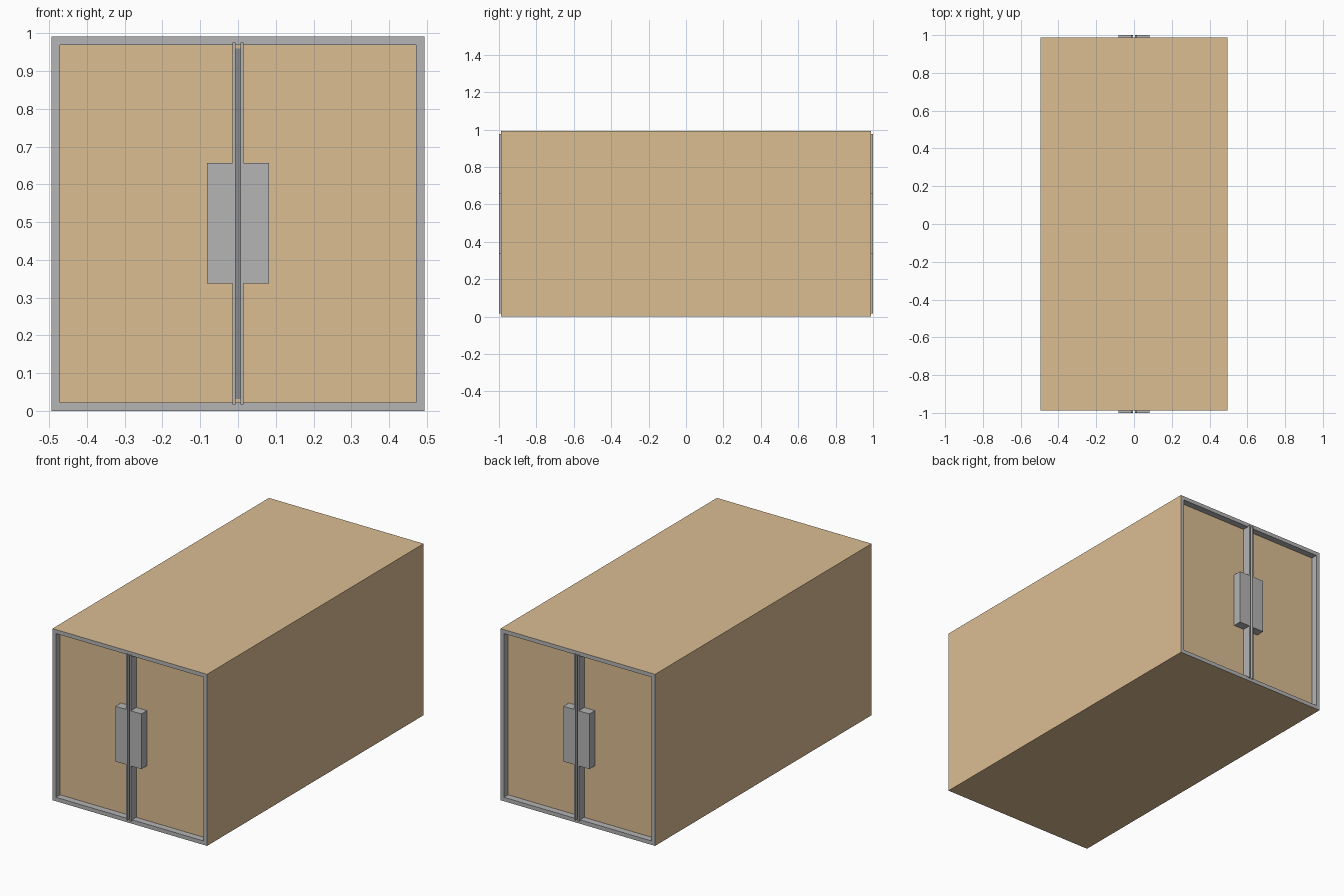
import bpy, bmesh
from mathutils import Matrix, Vector

if "Cube" in bpy.data.objects:
    bpy.data.objects.remove(bpy.data.objects["Cube"])

W, D, H = 0.494, 0.988, 0.991      # half width, half length, height
RIM, RECESS = 0.032, 0.038         # frame width and door recess
DOOR_Y = D - RECESS


def material(name, color):
    m = bpy.data.materials.new(name)
    m.diffuse_color = (*color, 1)
    m.use_nodes = True
    m.node_tree.nodes["Principled BSDF"].inputs["Base Color"].default_value = m.diffuse_color
    return m


brown = material("brown", (0.71, 0.51, 0.29))
grey = material("grey", (0.46, 0.46, 0.46))
dark = material("dark_grey", (0.26, 0.26, 0.26))


def finish(name, bm, *mats):
    mesh = bpy.data.meshes.new(name)
    bm.to_mesh(mesh)
    bm.free()
    for m in mats:
        mesh.materials.append(m)
    ob = bpy.data.objects.new(name, mesh)
    bpy.context.collection.objects.link(ob)
    return ob


def box(name, x, y, z, mat):
    """Box from (min, max) ranges."""
    lo, hi = (Vector(p) for p in zip(x, y, z))
    bm = bmesh.new()
    bmesh.ops.create_cube(bm, size=1, matrix=Matrix.Translation((lo + hi) / 2)
                          @ Matrix.Diagonal((*(hi - lo), 1)))
    return finish(name, bm, mat)


# Body: brown box whose two ends carry a grey rim around recessed doors
bm = bmesh.new()
bmesh.ops.create_cube(bm, size=1, matrix=Matrix.Translation((0, 0, H / 2))
                      @ Matrix.Diagonal((2 * W, 2 * D, H, 1)))
for end in [f for f in bm.faces if abs(f.normal.y) > 0.9]:
    inward = -end.normal * RECESS
    rim = bmesh.ops.inset_region(bm, faces=[end], thickness=RIM)["faces"]
    inner = bmesh.ops.extrude_discrete_faces(bm, faces=[end])["faces"][0]
    bmesh.ops.translate(bm, vec=inward, verts=inner.verts)
    walls = [f for e in inner.edges for f in e.link_faces if f is not inner]
    for f in rim + walls:
        f.material_index = 1
finish("body", bm, brown, grey)

# Door hardware, the same at both ends
for end, s in (("front", -1), ("back", 1)):
    def span(a, b):
        return sorted((s * a, s * b))

    box(end + "_door_gap", (-0.01, 0.01), span(DOOR_Y - 0.01, DOOR_Y + 0.002),
        (RIM, H - RIM), dark)
    for side, t in (("left", -1), ("right", 1)):
        box(f"{end}_{side}_door_edge", sorted((t * 0.0065, t * 0.015)),
            span(DOOR_Y - 0.005, 0.999), (0.017, H - 0.016), grey)
        box(f"{end}_{side}_handle_plate", sorted((t * 0.0065, t * 0.0825)),
            span(DOOR_Y - 0.005, 1.0), (0.338, 0.657), grey)
